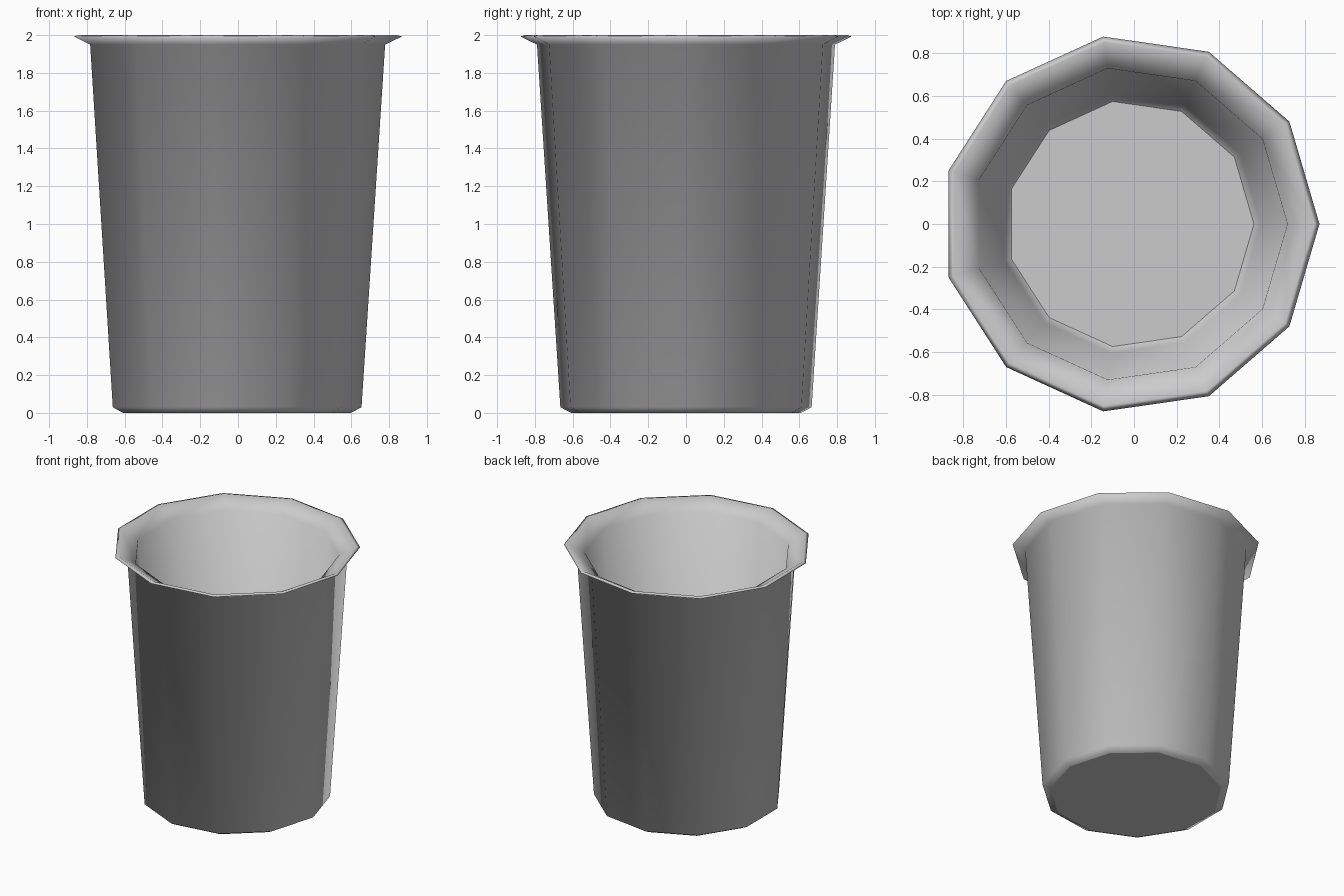
import bpy, bmesh, math

if "Cube" in bpy.data.objects:
    bpy.data.objects.remove(bpy.data.objects["Cube"])

SIDES = 11
OFFSET_X = -0.018  # odd-sided ring, centred by its bounds

# Closed wall profile (radius, z): outer base, wall, flared lip, inner wall, floor
PROFILE = [
    (0.615, 0.0), (0.672, 0.03), (0.797, 1.95),
    (0.887, 1.993), (0.86, 2.0), (0.737, 1.93),
    (0.612, 0.09), (0.58, 0.06),
]


def revolve(name, profile, sides):
    bm = bmesh.new()
    rings = []
    for r, z in profile:
        rings.append([bm.verts.new((OFFSET_X + r * math.cos(2 * math.pi * i / sides),
                                    r * math.sin(2 * math.pi * i / sides), z))
                      for i in range(sides)])
    for a, b in zip(rings, rings[1:]):
        for i in range(sides):
            j = (i + 1) % sides
            bm.faces.new((a[i], a[j], b[j], b[i]))
    # Underside and inner floor
    bm.faces.new(list(reversed(rings[0])))
    bm.faces.new(rings[-1])
    bmesh.ops.recalc_face_normals(bm, faces=bm.faces)
    for f in bm.faces:
        f.smooth = len(f.verts) == 4
    mesh = bpy.data.meshes.new(name)
    bm.to_mesh(mesh)
    bm.free()
    obj = bpy.data.objects.new(name, mesh)
    bpy.context.collection.objects.link(obj)
    return obj


# Hollow tapered cup with flared lip
revolve("cup", PROFILE, SIDES)
